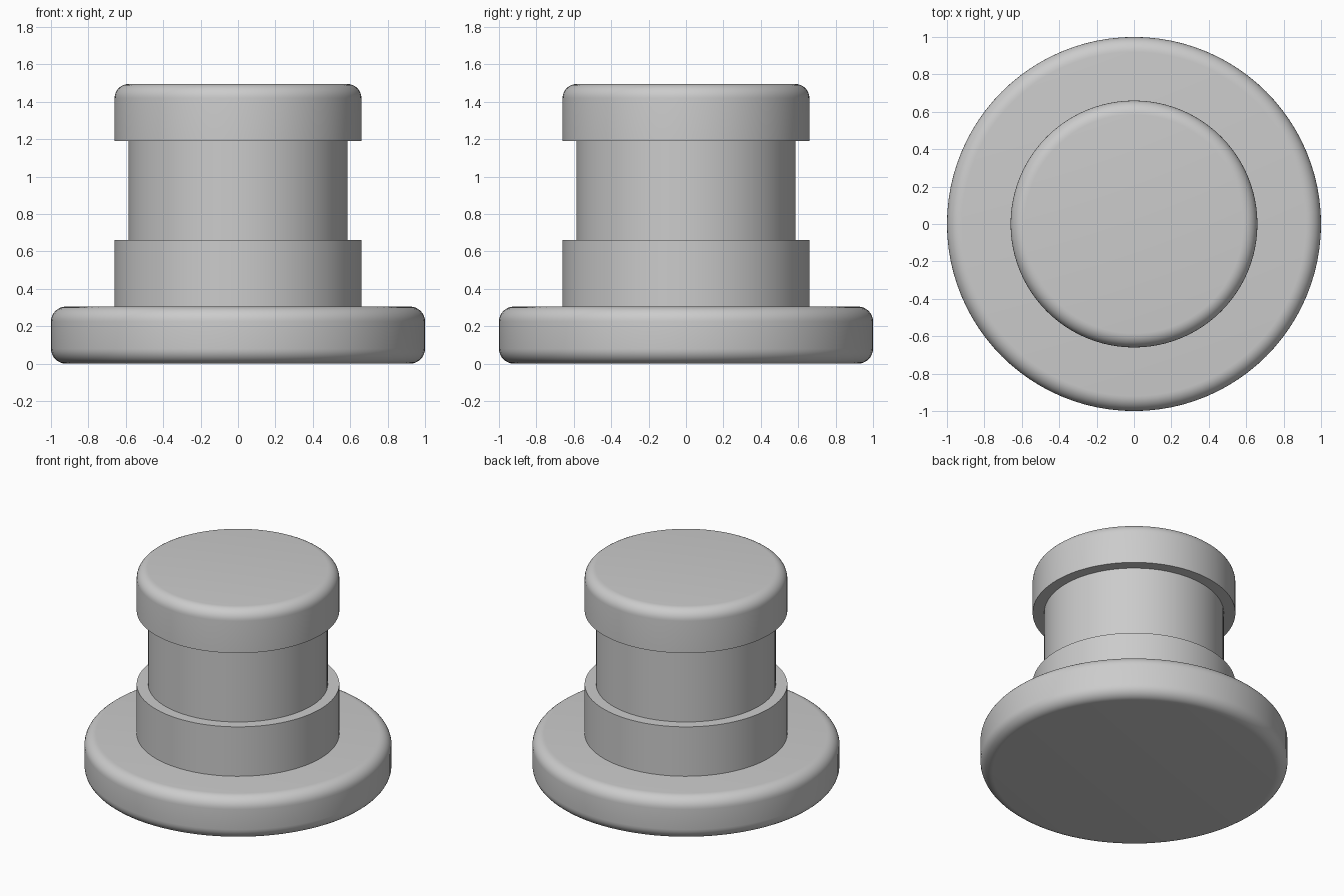
import bpy
import math

cube = bpy.data.objects.get("Cube")
if cube:
    bpy.data.objects.remove(cube, do_unlink=True)

# One plain grey for every part
grey = bpy.data.materials.new("light_grey")
grey.use_nodes = True
colour = (0.6, 0.6, 0.6, 1.0)
grey.diffuse_color = colour
grey.node_tree.nodes["Principled BSDF"].inputs["Base Color"].default_value = colour


def disc(name, radius, bottom, top, round_top=0.0, round_bottom=0.0):
    """Upright cylinder whose rims may be rounded."""
    bpy.ops.mesh.primitive_cylinder_add(
        vertices=96, radius=radius, depth=top - bottom,
        location=(0, 0, (top + bottom) / 2))
    obj = bpy.context.object
    obj.name = name
    obj.data.materials.append(grey)
    width = max(round_top, round_bottom)
    if width:
        # Weight only the rims that are rounded
        weight = obj.data.attributes.new("bevel_weight_edge", "FLOAT", "EDGE")
        verts = obj.data.vertices
        for edge in obj.data.edges:
            a, b = (verts[i].co.z for i in edge.vertices)
            if a * b > 0:
                weight.data[edge.index].value = (round_top if a > 0 else round_bottom) / width
        bevel = obj.modifiers.new("rounded_rim", "BEVEL")
        bevel.limit_method = "WEIGHT"
        bevel.width = width
        bevel.segments = 8
        bpy.ops.object.modifier_apply(modifier=bevel.name)
    bpy.ops.object.shade_smooth_by_angle(angle=math.radians(30))
    return obj


# Wide flange, collar, narrow neck and rounded cap, stacked
disc("base_flange", 1.0, 0.0, 0.305, round_top=0.08, round_bottom=0.08)
disc("lower_collar", 0.66, 0.305, 0.66)
disc("neck", 0.585, 0.66, 1.19)
disc("top_cap", 0.66, 1.19, 1.495, round_top=0.075)
